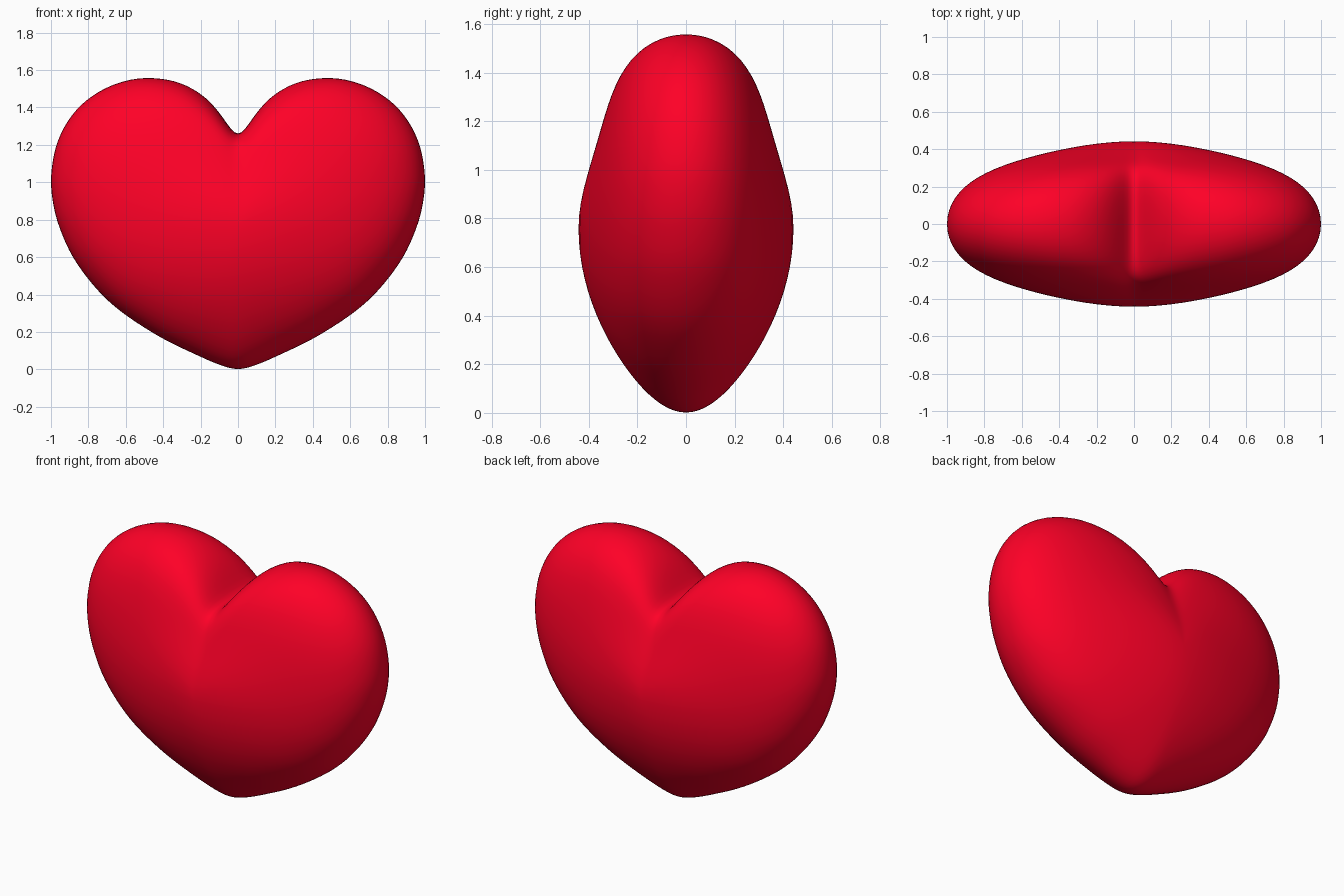
import bpy, bmesh, math
from mathutils import Vector

if "Cube" in bpy.data.objects:
    bpy.data.objects.remove(bpy.data.objects["Cube"])

CZ, DEPTH, RINGS, N = 0.76, 0.442, 44, 180

# right half of the front outline, tip to cleft (x, z)
half = [(0, -0.002), (0.09, 0.022), (0.2, 0.068), (0.44, 0.187), (0.69, 0.363), (0.87, 0.58),
        (0.96, 0.775), (0.99, 0.9), (1.0, 1.03), (0.965, 1.22), (0.87, 1.382),
        (0.74, 1.487), (0.60, 1.543), (0.47, 1.558), (0.31, 1.532), (0.176, 1.455),
        (0.096, 1.366), (0.04, 1.28), (0, 1.25)]
pts = [Vector((x, z - CZ)) for x, z in half]
pts = [Vector((-pts[1].x, pts[1].y))] + pts + [Vector((-pts[-2].x, pts[-2].y))]


# dense curve through the points, as (angle from the tip, radius)
polar = []
for a, b, c, d in zip(pts, pts[1:], pts[2:], pts[3:]):
    for k in range(16):
        t = k / 16
        p = 0.5 * (2 * b + (c - a) * t + (2 * a - 5 * b + 4 * c - d) * t * t
                   + (3 * b - a - 3 * c + d) * t ** 3)
        polar.append((math.atan2(p.x, -p.y), p.length))
polar.append((math.pi, pts[-2].length))


def radius(ang):
    ang = abs((ang + math.pi) % (2 * math.pi) - math.pi)
    for (a0, r0), (a1, r1) in zip(polar, polar[1:]):
        if ang <= a1:
            return r0 + (r1 - r0) * max(0, ang - a0) / max(1e-6, a1 - a0)
    return polar[-1][1]


def blurred(values, sigma):
    # gaussian average around the loop, sigma in degrees
    s = sigma * N / 360
    m = int(3 * s) + 1
    ws = [(k, math.exp(-0.5 * (k / s) ** 2)) for k in range(-m, m + 1)]
    tot = sum(w for _, w in ws)
    return [sum(w * values[(i + k) % N] for k, w in ws) / tot for i in range(N)]


sharp = blurred([radius(2 * math.pi * i / N) for i in range(N)], 2.6)
soft = blurred(sharp, 24)
bm = bmesh.new()


def ring(t):
    # cleft and tip soften towards the front and back
    s, verts = math.sin(t), []
    for i in range(N):
        a = 2 * math.pi * i / N
        down, up = max(0, math.cos(a)) ** 2, max(0, -math.cos(a)) ** 2
        w = s ** (1.8 + 1.6 * down)
        q = s * (soft[i] * (1 - w) + sharp[i] * w)
        y = math.cos(t) * (DEPTH * (1 - 0.2 * down * s * s)
                           + 0.07 * (1 - down) * s ** 6
                           - (0.008 * (1 - down) + 0.03 * up) * math.sin(math.pi * s) ** 2)
        verts.append(bm.verts.new((q * math.sin(a), y, CZ - q * math.cos(a))))
    return verts


# rings from back to front, with a pole at each end
rings = [ring(math.pi * i / RINGS) for i in range(1, RINGS)]
for a, b in zip(rings, rings[1:]):
    for j in range(N):
        k = (j + 1) % N
        bm.faces.new((a[j], a[k], b[k], b[j]))
for r, y in ((rings[0], DEPTH), (rings[-1], -DEPTH)):
    pole = bm.verts.new((0, y, CZ))
    for j in range(N):
        bm.faces.new((r[j], r[(j + 1) % N], pole))
bmesh.ops.recalc_face_normals(bm, faces=bm.faces)
for f in bm.faces:
    f.smooth = True

# heart body
me = bpy.data.meshes.new("heart")
bm.to_mesh(me)
heart = bpy.data.objects.new("heart", me)
bpy.context.collection.objects.link(heart)
mat = bpy.data.materials.new("red")
mat.diffuse_color = (1.0, 0.0, 0.02, 1)
mat.use_nodes = True
mat.node_tree.nodes["Principled BSDF"].inputs["Base Color"].default_value = mat.diffuse_color
me.materials.append(mat)
